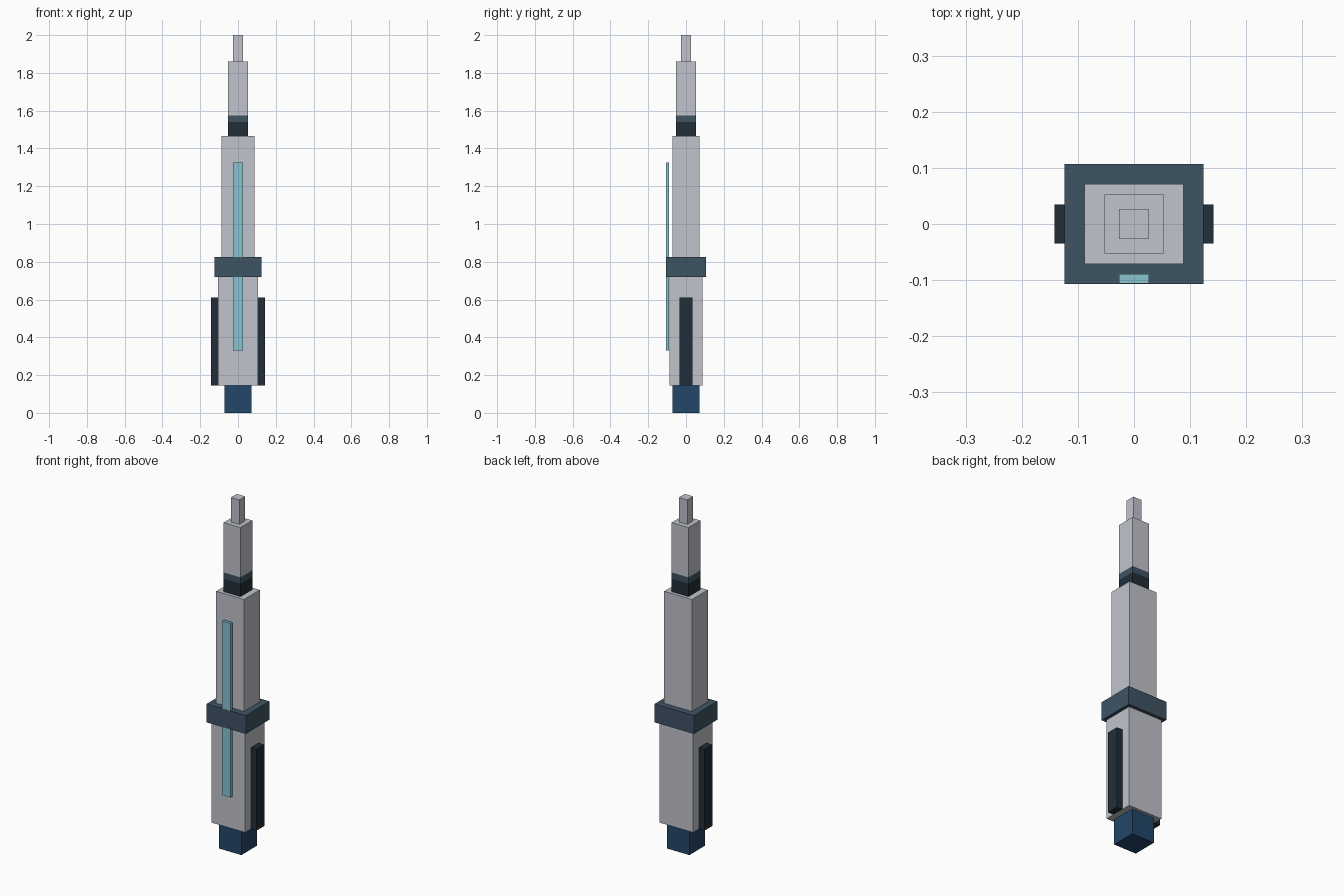
import bpy
import bmesh

cube = bpy.data.objects.get("Cube")
if cube:
    bpy.data.objects.remove(cube, do_unlink=True)


def material(name, rgb):
    """Make a flat material from 0-255 sRGB values."""
    lin = [((c / 255 + 0.055) / 1.055) ** 2.4 for c in rgb]
    mat = bpy.data.materials.new(name)
    mat.use_nodes = True
    mat.diffuse_color = (*lin, 1)
    bsdf = next(n for n in mat.node_tree.nodes if n.type == 'BSDF_PRINCIPLED')
    bsdf.inputs["Base Color"].default_value = (*lin, 1)
    return mat


grey = material("pale grey", (192, 196, 203))
slate = material("slate blue", (62, 84, 100))
black = material("dark slate", (34, 46, 56))
blue = material("deep blue", (34, 70, 106))
cyan = material("light cyan", (136, 197, 209))


def box(name, mat, x, y, z):
    """Box between the (min, max) pairs x, y and z."""
    mesh = bpy.data.meshes.new(name)
    bm = bmesh.new()
    bmesh.ops.create_cube(bm, size=1)
    for v in bm.verts:
        v.co = [r[0] if c < 0 else r[1] for c, r in zip(v.co, (x, y, z))]
    bm.to_mesh(mesh)
    bm.free()
    mesh.materials.append(mat)
    obj = bpy.data.objects.new(name, mesh)
    bpy.context.collection.objects.link(obj)
    return obj


# Stacked core: name, colour, half width, half depth, bottom, top
core = [
    ("base_plug", blue, 0.071, 0.071, 0.0, 0.145),
    ("lower_body", grey, 0.106, 0.088, 0.145, 0.72),
    ("collar", slate, 0.124, 0.1065, 0.72, 0.825),
    ("upper_body", grey, 0.088, 0.071, 0.825, 1.465),
    ("neck_band_lower", black, 0.053, 0.053, 1.465, 1.54),
    ("neck_band_upper", slate, 0.053, 0.053, 1.54, 1.575),
    ("neck", grey, 0.053, 0.053, 1.575, 1.86),
    ("tip", grey, 0.0265, 0.0265, 1.86, 2.0),
]
for name, mat, hx, hy, z0, z1 in core:
    box(name, mat, (-hx, hx), (-hy, hy), (z0, z1))

# Side fins
for name, s in (("left_fin", 1), ("right_fin", -1)):
    box(name, black, sorted((s * 0.106, s * 0.142)), (-0.035, 0.035), (0.145, 0.61))

# Long strip on the front, running through the collar
box("front_strip", cyan, (-0.0265, 0.0265), (-0.106, -0.089), (0.33, 1.325))
